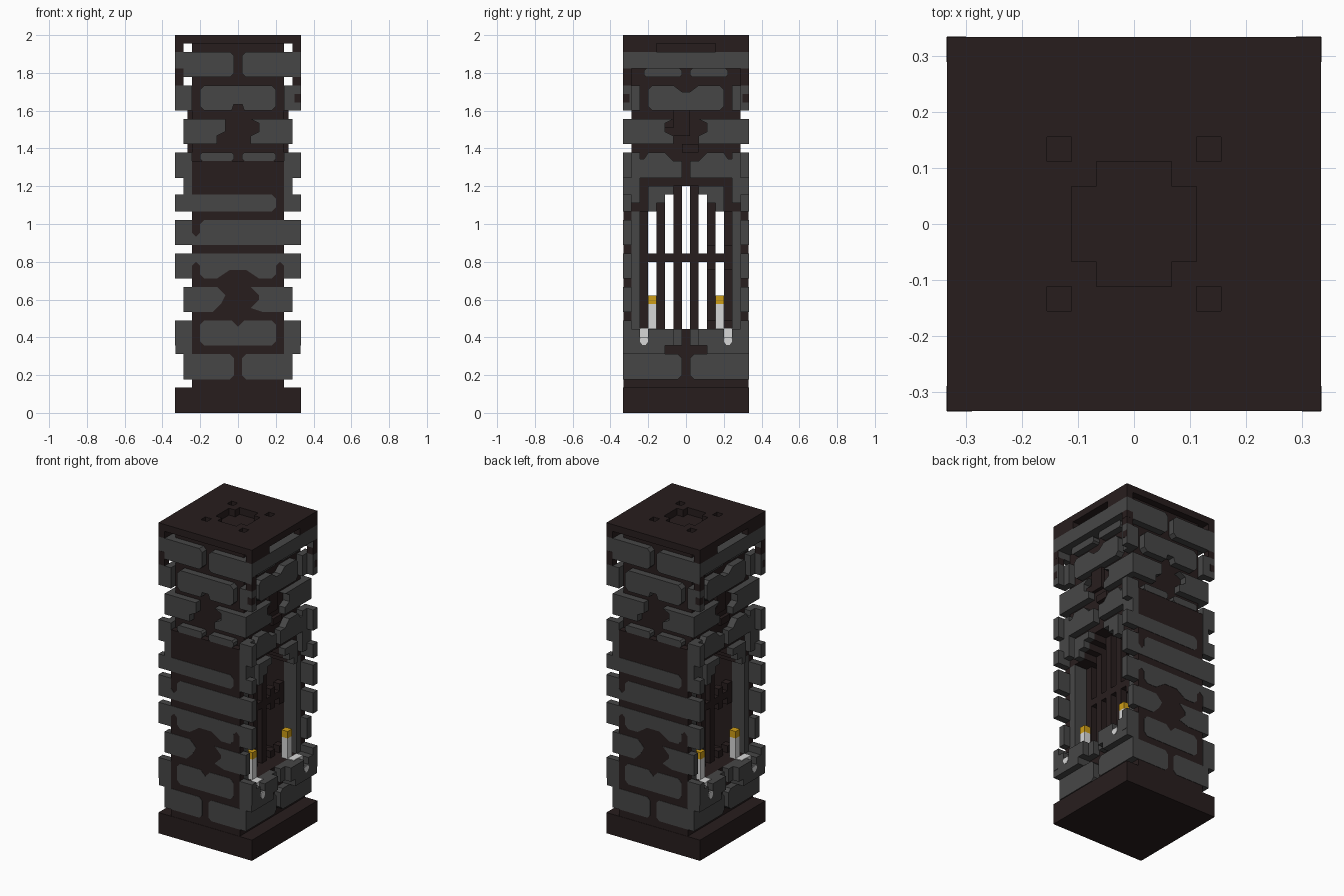
import bpy, bmesh

cube = bpy.data.objects.get("Cube")
if cube:
    bpy.data.objects.remove(cube, do_unlink=True)

U = 1 / 45  # one block unit; the tower is 30 x 30 x 90 units


def material(name, rgb):
    m = bpy.data.materials.new(name)
    m.use_nodes = True
    m.diffuse_color = (*rgb, 1)
    bsdf = m.node_tree.nodes["Principled BSDF"]
    bsdf.inputs["Base Color"].default_value = (*rgb, 1)
    bsdf.inputs["Roughness"].default_value = 0.9
    return m


DARK = material("dark brown mortar", (0.0205, 0.0125, 0.0125))
GREY = material("grey stone", (0.062, 0.062, 0.062))
WAX = material("pale wax", (0.68, 0.68, 0.68))
FLAME = material("amber flame", (0.62, 0.34, 0.008))


def finish(name, bm, mat):
    bmesh.ops.recalc_face_normals(bm, faces=bm.faces)
    mesh = bpy.data.meshes.new(name)
    bm.to_mesh(mesh)
    bm.free()
    mesh.materials.append(mat)
    obj = bpy.data.objects.new(name, mesh)
    bpy.context.collection.objects.link(obj)


def prism(bm, pts, d0, d1, place):
    """Extrude an outline of (along, height) points from depth d0 to d1."""
    rings = [[bm.verts.new([c * U for c in place(a, d, z)]) for a, z in pts]
             for d in (d0, d1)]
    n = len(pts)
    bm.faces.new(rings[0])
    bm.faces.new(rings[1])
    for i in range(n):
        j = (i + 1) % n
        bm.faces.new((rings[0][i], rings[0][j], rings[1][j], rings[1][i]))


def rect(a0, a1, z0, z1):
    return [(a0, z0), (a1, z0), (a1, z1), (a0, z1)]


def stone(a0, a1, z0, z1, ends="", c=0.9):
    """Stone outline, with chamfered corners at the low (l) or high (h) end."""
    lo = [(a0, z1 - c), (a0, z0 + c), (a0 + c, z0)] if "l" in ends else [(a0, z0)]
    hi = [(a1 - c, z0), (a1, z0 + c), (a1, z1 - c), (a1 - c, z1)] if "h" in ends \
        else [(a1, z0), (a1, z1)]
    return lo + hi + [(a0 + c, z1) if "l" in ends else (a0, z1)]


def both(pts):
    return [pts, [(-a, z) for a, z in pts]]


PLACE = {"front": lambda a, d, z: (a, -d, z), "back": lambda a, d, z: (-a, d, z),
         "left": lambda a, d, z: (d, a, z), "right": lambda a, d, z: (-d, -a, z)}


def course(name, sides, outlines, d0, d1, mat):
    """The same outlines on two opposite sides, turned half a circle."""
    for side in sides:
        bm = bmesh.new()
        for pts in outlines:
            prism(bm, pts, d0, d1, PLACE[side])
        finish(f"{side}_{name}", bm, mat)


def boxes(name, mat, items, mx=False, my=False):
    """Boxes x0, x1, y0, y1, z0, z1, optionally mirrored in x and y."""
    bm = bmesh.new()
    for x0, x1, y0, y1, z0, z1 in items:
        for sx in ((1, -1) if mx else (1,)):
            for sy in ((1, -1) if my else (1,)):
                prism(bm, rect(x0, x1, z0, z1), y0, y1,
                      lambda a, d, z: (sx * a, sy * d, z))
    finish(name, bm, mat)


FB, LR = ("front", "back"), ("left", "right")

# Base, solid plinth and the walls around the tunnel
boxes("base", DARK, [(-15, 15, -15, 15, 0, 6)])
boxes("plinth_core", DARK, [(-11, 11, -14.9, 14.9, 6, 20)])
boxes("lower_wall", DARK, [(-11, 11, 13, 14.9, 20, 60),
                           (-11, 11, 11, 13, 48, 60),
                           (-7, 7, 11, 13, 20, 48)], my=True)
boxes("tunnel_reveal", GREY, [(7, 11, 11, 13, 20, 48)], mx=True, my=True)
# Stepped arch ceiling through the tower
boxes("tunnel_arch", DARK, [(-11, 11, y0, y1, z, 60) for y0, y1, z in
                            ((7, 11, 48), (5, 7, 50), (3, 5, 52), (0, 3, 54))], my=True)
boxes("upper_core", DARK, [(-11, 11, -13, 13, 60, 88)])

# Top slab with cross recess and four square holes, plus the skirt below it
boxes("top_slab", DARK, [(7, 15, 0, 15, 88, 90), (5, 7, 0, 5, 88, 90),
                         (5, 7, 7, 15, 88, 90), (3, 5, 3, 15, 88, 90),
                         (0, 3, 5, 15, 88, 90)], mx=True, my=True)
boxes("top_skirt", DARK, [(13, 15, 7, 15, 86, 88)], mx=True, my=True)
boxes("corner_posts", DARK, [(13, 15, 13, 15, 78, 80)], mx=True, my=True)

# Lower front and back stones, nearly flush with the wall
row4 = [(-15, 40), (15, 40), (15, 46), (-8, 46), (-9, 45), (-9, 43), (-10, 42),
        (-11, 43), (-11, 46), (-15, 46)]
row3 = [(-15, 32), (-11, 32), (-11, 35), (-10, 36), (-9, 35), (-9, 33), (-8, 32), (-5, 32),
        (-2, 34), (2, 34), (5, 32), (8, 32), (9, 33), (9, 35), (10, 36), (11, 35),
        (11, 32), (15, 32), (15, 38), (-15, 38)]
row2_l = [(-13, 24), (-6, 24), (-4, 26), (-3, 28), (-5, 30), (-13, 30)]
row2_r = [(13, 24), (6, 24), (3, 25), (5, 27), (5, 28), (3, 30), (13, 30)]
row1 = [(-8, 16), (8, 16), (9, 17), (9, 21), (8, 22), (1.5, 22), (0, 20.5), (-1.5, 22),
        (-8, 22), (-9, 21), (-9, 17)]
lower = both(stone(1, 13, 8, 14, "l")) + both(rect(11, 15, 16, 22)) + [
    row1, row2_l, row2_r, row3, row4,
    stone(-15, 9, 48, 52, "h"), rect(11, 15, 48, 52)]
course("lower_stones", FB, lower, 13, 15, GREY)

# Upper front and back stones, standing proud of the core
row8 = [(-8, 72), (-1.5, 72), (-1, 73.5), (1, 73.5), (1.5, 72), (8, 72), (9, 73),
        (9, 77), (8, 78), (-8, 78), (-9, 77), (-9, 73)]
row7 = [(13, 64), (3, 64), (3, 66), (5, 67), (5, 69), (3, 70), (13, 70)]
row7_l = [(-13, 64), (-5, 64), (-5, 66), (-3, 67), (-3, 70), (-13, 70)]
course("upper_stones", FB,
       both(stone(1, 15, 80, 86, "l")) + both(rect(11, 15, 72, 78))
       + both(stone(1, 9, 60, 62, "lh", 0.5)) + both(rect(11, 15, 56, 62))
       + [row8, row7, row7_l], 13, 15, GREY)
# Mortar stains on the corner stones
course("mortar_stains", FB, [rect(-15, -13, 80, 82), rect(13.5, 15, 74, 76)],
       14.9, 15.04, DARK)
course("mortar_stains", LR, both(rect(13, 15, 80, 82)) + both(rect(13.5, 15, 74, 76)),
       14.9, 15.04, DARK)

# Left and right upper stones
course("top_band", LR, [rect(-15, 15, 82, 86)], 11, 15, GREY)
side8 = [(-9, 73), (-8, 72), (8, 72), (9, 73), (9, 77), (8, 78), (3, 78), (1, 76.5),
         (-1, 76.5), (-3, 78), (-8, 78), (-9, 77)]
row6 = [(13, 56), (1, 56), (1, 60), (3, 60), (5, 62), (9, 62), (10, 60.5), (11, 60.5),
        (11, 62), (13, 62)]
course("upper_stones", LR, both(stone(1, 10, 80, 82, "lh", 0.5))
       + both(rect(11, 13, 72, 78)) + [side8] + both(row7) + both(row6),
       11, 13, GREY)
course("broken_mortar", LR, [rect(-5, 1, 66, 68), rect(-1, 3, 62, 64),
                             rect(-3, 1, 68, 72)], 11, 12, DARK)

# Arch stones and corner stones beside the tunnel
arch = [(9, 48), (7, 48), (7, 50), (5, 50), (5, 52), (3, 52), (3, 54), (9, 54)]
course("arch_stones", LR, both(arch) + both(rect(11, 15, 50, 56)), 11, 13, GREY)

# Sill with notched outer edge, and the stones under it
sill = [(15, 14), (5, 14), (5, 16), (1, 16), (1, 20), (15, 20)]
sill_edge = [(15, 14), (5, 14), (5, 16), (3, 16), (3, 20), (9, 20), (9, 18),
             (11, 18), (11, 20), (15, 20)]
course("sill", LR, both(sill), 11, 13, GREY)
course("sill_edge", LR, both(sill_edge), 13, 14.9, GREY)
course("lower_stones", LR, both(stone(1, 15, 8, 14, "l")), 11, 13, GREY)

# Iron grille at each end of the tunnel, with two bars broken off
whole = [rect(y - 1, y + 1, 20, 54) for y in (-10, -6, -2, 2)]
stubs = [rect(y - 1, y + 1, z0, z1) for y in (6, 10) for z0, z1 in ((20, 22), (34, 40))]
course("grille_bars", LR, whole + stubs, 5, 7, DARK)
course("grille_crossbar", LR, [rect(-11, 11, 36, 38)], 5, 7, DARK)

# Candles with flames, spilled wax and drips over the sill
course("candles", LR, both(rect(7, 9, 20, 26)), 9, 11, WAX)
course("candle_flames", LR, both(rect(7, 9, 26, 28)), 9, 11, FLAME)
course("spilled_wax", LR, both(rect(7, 11, 20, 20.2)), 11, 13, WAX)
course("wax_in_notch", LR, both(rect(9, 11, 18, 20.2)), 12.9, 13.15, WAX)
drip = [(9.2, 18), (9, 17.5), (9, 17), (9.6, 16.2), (10.4, 16.2), (11, 17), (11, 17.5),
        (10.8, 18)]
course("wax_drips", LR, both(drip), 14.7, 15.02, WAX)
